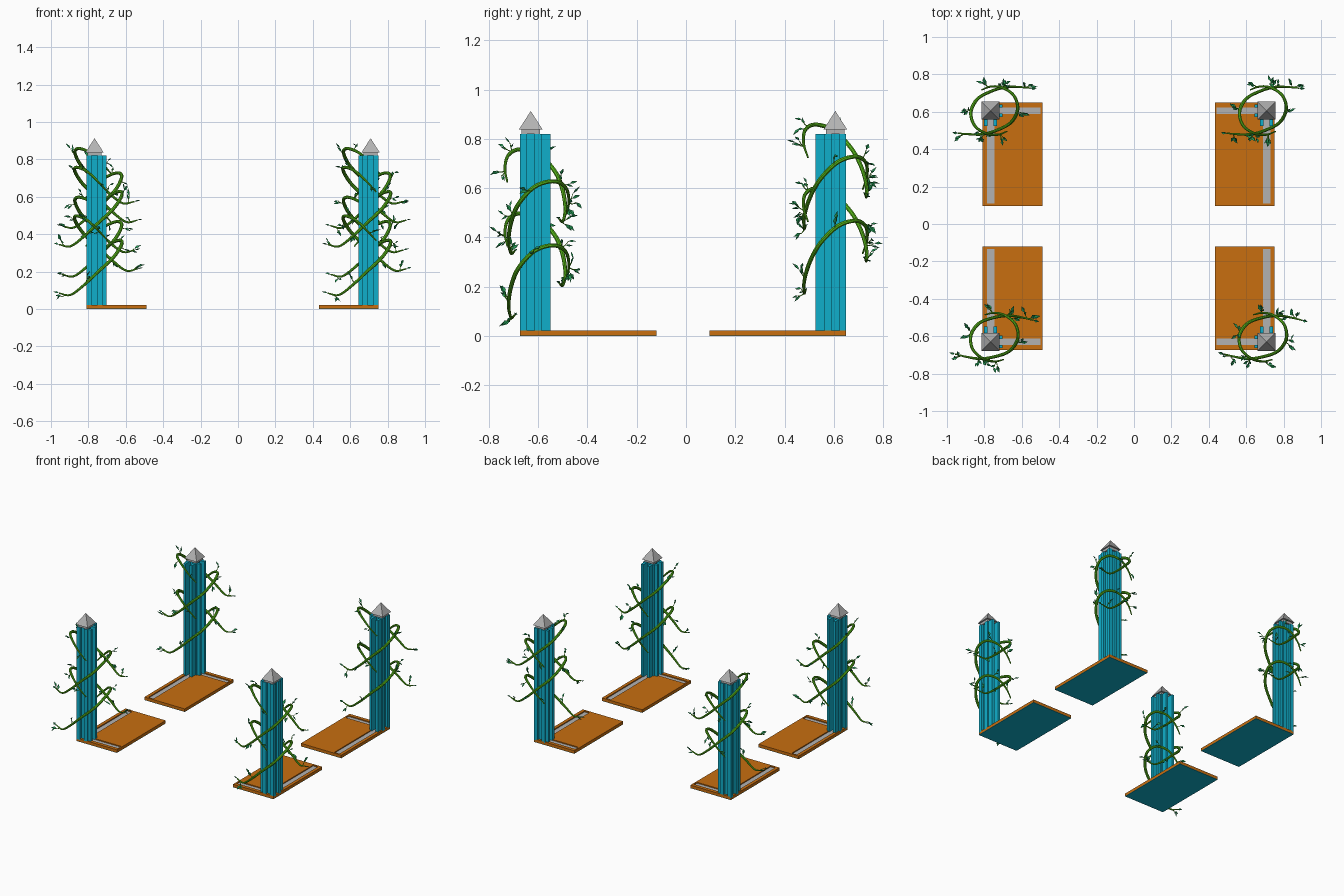
import bpy, bmesh, math, random
from mathutils import Vector, Matrix

if "Cube" in bpy.data.objects:
    bpy.data.objects.remove(bpy.data.objects["Cube"])

random.seed(4)


def material(name, col):
    m = bpy.data.materials.new(name)
    m.diffuse_color = (*col, 1)
    m.use_nodes = True
    m.node_tree.nodes["Principled BSDF"].inputs["Base Color"].default_value = m.diffuse_color
    return m


TEAL = material("teal", (0.005, 0.43, 0.6))
ORANGE = material("orange", (0.58, 0.156, 0.005))
GREY = material("grey", (0.45, 0.45, 0.45))
STEM = material("stem_green", (0.10, 0.5, 0.01))
LEAF = material("leaf_green", (0.02, 0.35, 0.10))


def finish(name, bm, mat):
    bmesh.ops.recalc_face_normals(bm, faces=bm.faces)
    me = bpy.data.meshes.new(name)
    bm.to_mesh(me)
    bm.free()
    me.materials.append(mat)
    ob = bpy.data.objects.new(name, me)
    bpy.context.collection.objects.link(ob)
    return ob


def add_box(bm, x0, x1, y0, y1, z0, z1):
    mat = Matrix.Translation(((x0 + x1) / 2, (y0 + y1) / 2, (z0 + z1) / 2)) @ Matrix.Diagonal((x1 - x0, y1 - y0, z1 - z0, 1))
    bmesh.ops.create_cube(bm, size=1, matrix=mat)


def place(bm, sx, sy, cx, cy):
    for v in bm.verts:
        v.co = Vector((cx + sx * v.co.x, cy + sy * v.co.y, v.co.z))


def smooth_path(pts, n=5):
    # Catmull-Rom through the points
    p = [Vector(q) for q in pts]
    p = [2 * p[0] - p[1]] + p + [2 * p[-1] - p[-2]]
    out = []
    for i in range(1, len(p) - 2):
        a, b, c, d = p[i - 1:i + 3]
        for k in range(n):
            t = k / n
            out.append(0.5 * (2 * b + (c - a) * t + (2 * a - 5 * b + 4 * c - d) * t * t
                              + (3 * b - a - 3 * c + d) * t ** 3))
    return out + [p[-2]]


# Corner tile: origin at the post axis, +x and +y pointing inward
O, G, D, W, IX, IY = 0.043, 0.016, 0.027, 0.034, 0.064, 0.081
PX, PY = 0.277, 0.51
PROFILE = [(-O, -O), (-G, -O), (-G, -D), (G, -D), (G, -O), (O, -O), (O, -W), (IX, -W), (IX, -G), (D, -G),
           (D, G), (IX, G), (IX, W), (O, W), (O, O), (W, O), (W, IY), (G, IY), (G, D), (-G, D),
           (-G, IY), (-W, IY), (-W, O), (-O, O), (-O, G), (-D, G), (-D, -G), (-O, -G)]


def corner(tag, sx, sy, cx, cy):
    # teal underside
    bm = bmesh.new()
    add_box(bm, -O, PX, -O, PY, 0, 0.002)
    place(bm, sx, sy, cx, cy)
    finish(tag + "_underside", bm, TEAL)
    # orange plate with two channels left open
    bm = bmesh.new()
    add_box(bm, -O, PX, -O, PY, 0.002, 0.012)
    add_box(bm, -O, -0.02, -O, PY, 0.012, 0.022)
    add_box(bm, -0.02, PX, -O, -0.018, 0.012, 0.022)
    add_box(bm, 0.02, PX, 0.018, PY, 0.012, 0.022)
    add_box(bm, -0.02, 0.02, PY - 0.013, PY, 0.012, 0.022)
    add_box(bm, PX - 0.01, PX, -0.018, 0.018, 0.012, 0.022)
    place(bm, sx, sy, cx, cy)
    finish(tag + "_plate", bm, ORANGE)
    # grey channel floors
    bm = bmesh.new()
    add_box(bm, -0.02, 0.02, -0.018, PY - 0.013, 0.012, 0.015)
    add_box(bm, 0.02, PX - 0.01, -0.018, 0.018, 0.012, 0.015)
    place(bm, sx, sy, cx, cy)
    finish(tag + "_channels", bm, GREY)
    # grooved post
    bm = bmesh.new()
    f = bm.faces.new([bm.verts.new((x, y, 0.015)) for x, y in PROFILE])
    ext = bmesh.ops.extrude_face_region(bm, geom=[f])
    top = [g for g in ext["geom"] if isinstance(g, bmesh.types.BMVert)]
    bmesh.ops.translate(bm, verts=top, vec=(0, 0, 0.82 - 0.015))
    place(bm, sx, sy, cx, cy)
    finish(tag + "_post", bm, TEAL)
    # pyramid cap on a square neck
    bm = bmesh.new()
    add_box(bm, -0.037, 0.037, -0.037, 0.037, 0.82, 0.84)
    bmesh.ops.create_cone(bm, cap_ends=True, segments=4, radius1=0.048 * math.sqrt(2), radius2=0, depth=0.075,
                          matrix=Matrix.Translation((0, 0, 0.8755)) @ Matrix.Rotation(math.pi / 4, 4, "Z"))
    place(bm, sx, sy, cx, cy)
    finish(tag + "_cap", bm, GREY)


# Climbing strand: free end at the left, round the front and right, drooping behind
STRAND = [(-0.21, -0.09, 0.085), (-0.15, -0.105, 0.075), (-0.08, -0.115, 0.125), (0, -0.105, 0.20),
          (0.08, -0.075, 0.275), (0.125, -0.01, 0.345), (0.115, 0.065, 0.368), (0.06, 0.115, 0.345),
          (0, 0.13, 0.29), (-0.05, 0.12, 0.235)]


def add_leaf(bm, p, d, size):
    side = d.cross(Vector((random.uniform(-1, 1), random.uniform(-1, 1), 1.2))).normalized() * size * 0.24
    up = side.cross(d).normalized() * size * 0.1
    m = p + d * size * 0.45
    base, tip, mid = bm.verts.new(p), bm.verts.new(p + d * size), bm.verts.new(m - up)
    for s in (side, -side):
        e = bm.verts.new(m + s + up)
        bm.faces.new((base, e, mid))
        bm.faces.new((mid, e, tip))


def vine(tag, cx, cy, z, turn):
    cu = bpy.data.curves.new(tag + "_vine", "CURVE")
    cu.dimensions = "3D"
    cu.bevel_depth = 0.0085
    cu.bevel_resolution = 2
    cu.use_fill_caps = True

    def spline(pts, radii):
        s = cu.splines.new("POLY")
        s.points.add(len(pts) - 1)
        for q, p, r in zip(s.points, pts, radii):
            q.co, q.radius = (*p, 1), r

    leaves = bmesh.new()
    for layer in range(2):
        for half in range(2):
            rot = Matrix.Rotation(turn + math.pi * half, 4, "Z")
            off = Vector((cx, cy, z + 0.26 * layer + 0.13 * half))
            pts = smooth_path([rot @ Vector(p) + off for p in STRAND])
            n = len(pts) - 1
            spline(pts, [0.3 + 0.8 * math.sin(math.pi * (0.05 + 0.9 * i / n)) for i in range(n + 1)])
            # leaf at the free end, then leafy twigs along the strand
            add_leaf(leaves, pts[0], (pts[0] - pts[1]).normalized(), 0.032)
            for i in (3, 11, 24, 33, 41):
                p = pts[i]
                out = Vector((p.x - cx, p.y - cy, 0)).normalized()
                along = (pts[i + 1] - p).normalized()
                d = (out * 0.5 + along * random.uniform(-0.8, 0.8)
                     + Vector((0, 0, random.uniform(-0.5, 0.9)))).normalized()
                tw = smooth_path([p, p + d * 0.02, p + d * 0.035 + Vector((0, 0, 0.008))], 3)
                spline(tw, [0.3 - 0.025 * k for k in range(len(tw))])
                for k in (3, 6):
                    v = Vector([random.uniform(-1, 1) for _ in range(3)])
                    add_leaf(leaves, tw[k], (d + 0.7 * v).normalized(), random.uniform(0.028, 0.045))
    ob = bpy.data.objects.new(tag + "_vine", cu)
    bpy.context.collection.objects.link(ob)
    cu.materials.append(STEM)
    bpy.ops.object.select_all(action="DESELECT")
    ob.select_set(True)
    bpy.context.view_layer.objects.active = ob
    bpy.ops.object.convert(target="MESH")
    bpy.ops.object.shade_smooth_by_angle()
    finish(tag + "_leaves", leaves, LEAF)


# four corners, mirrored tiles with same-handed vines
for tag, sx, sy, cx, cy in (("front_left", 1, 1, -0.767, -0.63), ("front_right", -1, 1, 0.709, -0.63),
                            ("back_left", 1, -1, -0.767, 0.606), ("back_right", -1, -1, 0.709, 0.606)):
    corner(tag, sx, sy, cx, cy)
    back = sy < 0
    vine(tag, cx + 0.02 * sx, cy + (0 if back else 0.025), 0.1 if back else 0, 0.15 if back else 0)
